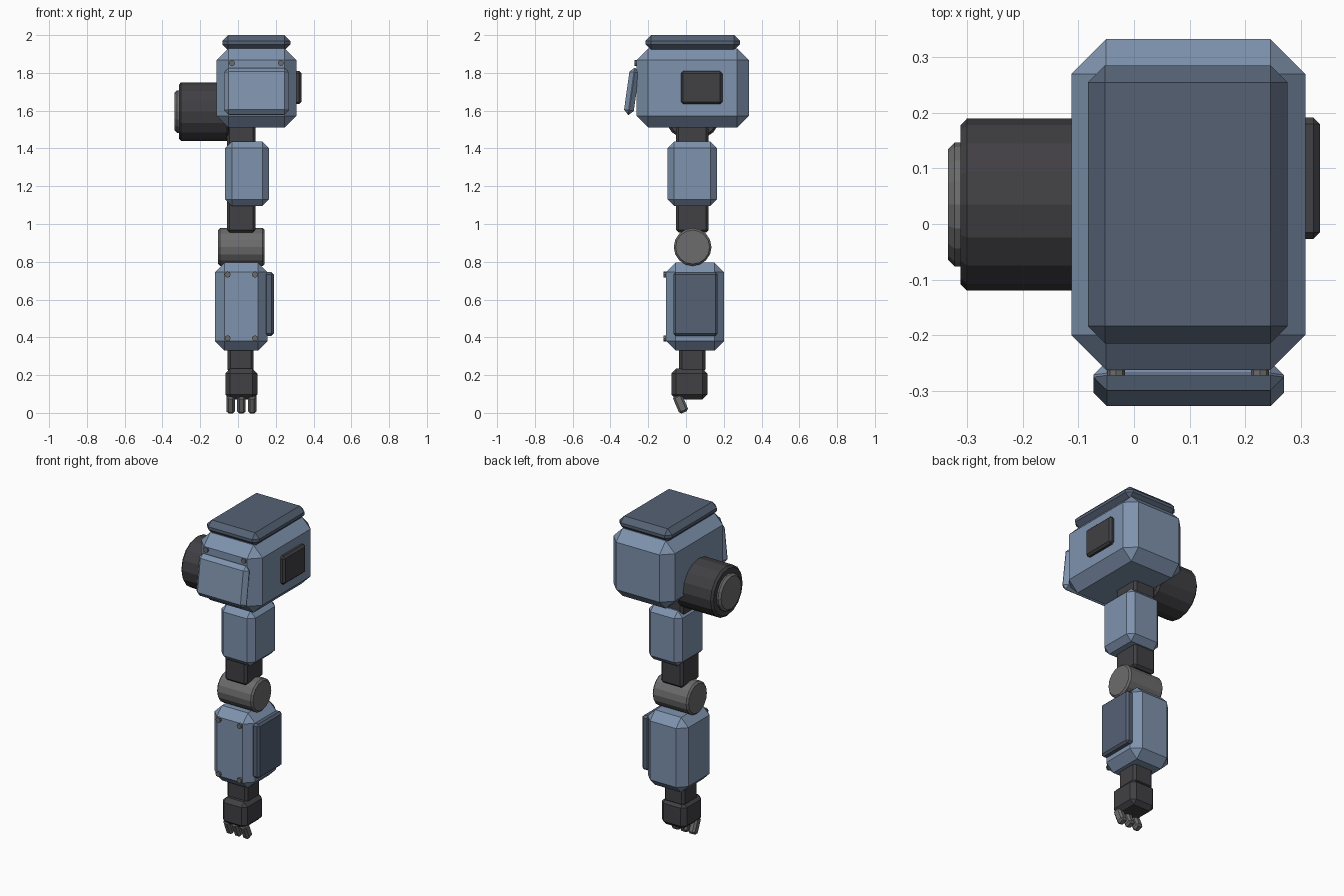
import bpy
import bmesh
from math import radians
from mathutils import Matrix

cube = bpy.data.objects.get("Cube")
if cube:
    bpy.data.objects.remove(cube, do_unlink=True)


def material(name, rgb):
    mat = bpy.data.materials.new(name)
    mat.use_nodes = True
    mat.diffuse_color = (*rgb, 1)
    mat.node_tree.nodes["Principled BSDF"].inputs["Base Color"].default_value = (*rgb, 1)
    return mat


BLUE = material("steel blue", (0.21, 0.29, 0.42))
NAVY = material("dark slate blue", (0.09, 0.12, 0.175))
DARK = material("charcoal", (0.052, 0.05, 0.056))
GREY = material("mid grey", (0.15, 0.15, 0.15))


def finish(name, bm, mat, bevel):
    """Turn the mesh into an object with chamfered corners."""
    mesh = bpy.data.meshes.new(name)
    bm.to_mesh(mesh)
    bm.free()
    mesh.materials.append(mat)
    obj = bpy.data.objects.new(name, mesh)
    bpy.context.collection.objects.link(obj)
    if bevel:
        mod = obj.modifiers.new("chamfer", "BEVEL")
        mod.width = bevel
        mod.segments = 1
        mod.limit_method = "ANGLE"
        mod.angle_limit = radians(40)
    return obj


def box(name, x, y, z, mat, bevel, tilt=0):
    """Box given by its (low, high) range on each axis, tilted about x."""
    bm = bmesh.new()
    bmesh.ops.create_cube(bm, size=1)
    size = [hi - lo for lo, hi in (x, y, z)]
    bmesh.ops.scale(bm, vec=size, verts=bm.verts)
    obj = finish(name, bm, mat, bevel)
    obj.location = [(lo + hi) / 2 for lo, hi in (x, y, z)]
    obj.rotation_euler.x = radians(tilt)
    return obj


def cylinder(name, centre, radius, depth, axis, mat, bevel, sides=16):
    bm = bmesh.new()
    turn = Matrix.Rotation(radians(90), 4, "Y" if axis == "x" else "X")
    bmesh.ops.create_cone(bm, cap_ends=True, segments=sides, radius1=radius,
                          radius2=radius, depth=depth, matrix=turn)
    obj = finish(name, bm, mat, bevel)
    obj.location = centre
    return obj


MID_Y = 0.035

# Shoulder housing with its cover plates
box("shoulder_block", (-0.113, 0.309), (-0.263, 0.333), (1.51, 1.93), BLUE, 0.063)
box("shoulder_top_plate", (-0.083, 0.277), (-0.215, 0.286), (1.92, 2.0), NAVY, 0.031)
box("shoulder_front_panel", (-0.073, 0.27), (-0.314, -0.262), (1.577, 1.828), BLUE, 0.024, -8)
box("shoulder_side_plate", (0.295, 0.335), (-0.027, 0.192), (1.635, 1.81), DARK, 0.012)

# Shoulder joint and its cap
cylinder("shoulder_joint", (-0.18, MID_Y, 1.595), 0.155, 0.266, "x", DARK, 0.012)
cylinder("shoulder_joint_cap", (-0.31, MID_Y, 1.595), 0.112, 0.05, "x", GREY, 0.012)

# Upper arm and elbow
box("upper_arm_core", (-0.058, 0.093), (-0.053, 0.12), (0.955, 1.56), DARK, 0.014)
box("upper_arm_armour", (-0.068, 0.164), (-0.098, 0.164), (1.095, 1.437), BLUE, 0.035)
cylinder("elbow_joint", (0.018, MID_Y, 0.878), 0.1, 0.246, "x", GREY, 0.01)

# Forearm
box("forearm_armour", (-0.122, 0.156), (-0.105, 0.201), (0.33, 0.795), BLUE, 0.05)
box("forearm_side_plate", (0.14, 0.19), (-0.067, 0.167), (0.408, 0.745), NAVY, 0.012)

# Bolts on the shoulder and forearm fronts
for x in (-0.032, 0.227):
    cylinder("shoulder_bolt", (x, -0.262, 1.852), 0.016, 0.022, "y", GREY, 0, 8)
for x in (-0.055, 0.09):
    for z in (0.395, 0.732):
        cylinder("forearm_bolt", (x, -0.108, z), 0.016, 0.022, "y", GREY, 0, 8)

# Wrist, hand and fingers
box("wrist", (-0.055, 0.083), (-0.036, 0.102), (0.215, 0.36), DARK, 0.014)
box("hand", (-0.067, 0.102), (-0.078, 0.113), (0.072, 0.234), DARK, 0.025)
for x in (-0.039, 0.018, 0.075):
    box("finger", (x - 0.022, x + 0.022), (-0.055, -0.003), (-0.001, 0.099), GREY, 0.011, 23)
